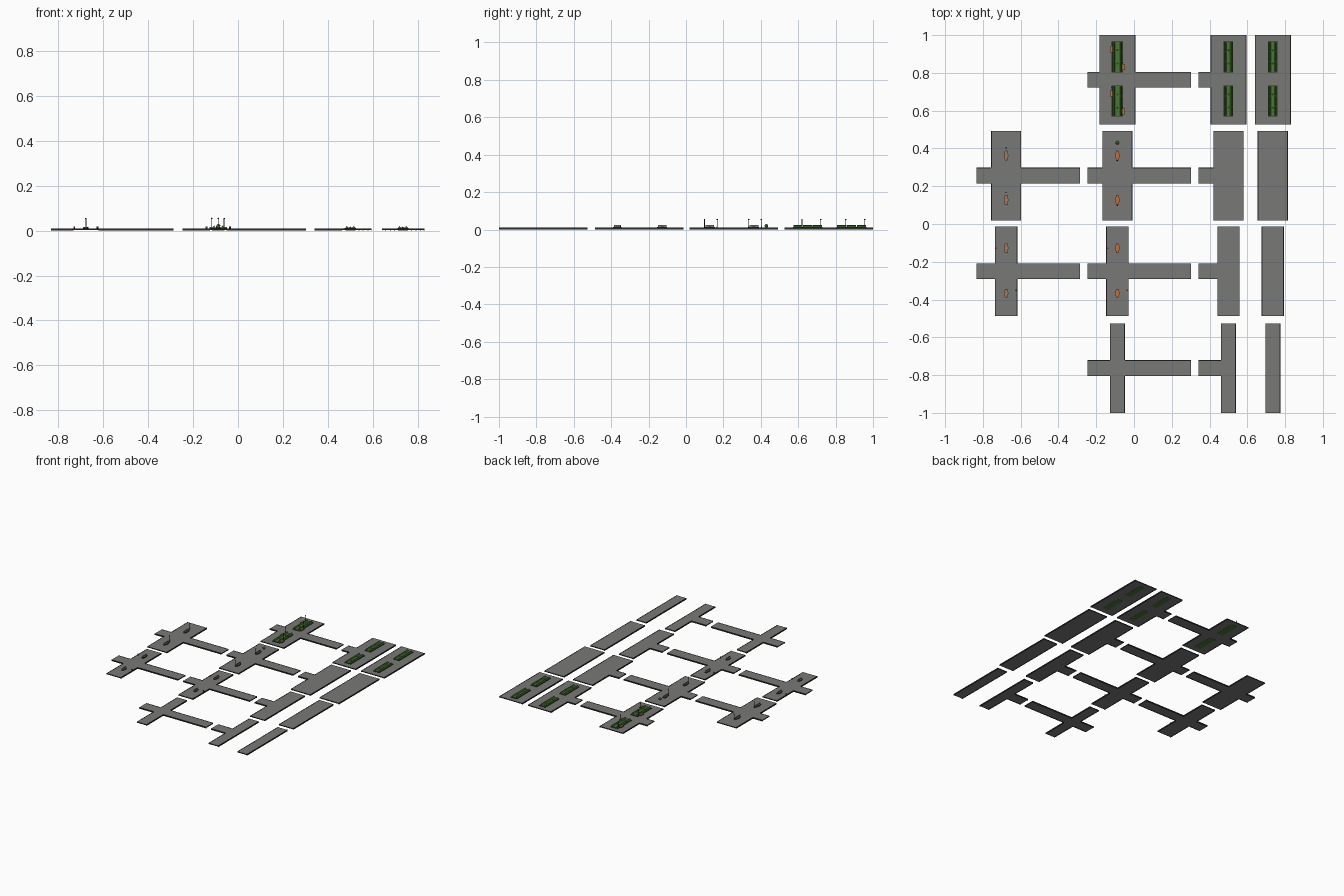
import bpy, bmesh, math

if "Cube" in bpy.data.objects:
    bpy.data.objects.remove(bpy.data.objects["Cube"])


def mat(name, c):
    m = bpy.data.materials.new(name)
    m.diffuse_color = (*c, 1)
    m.use_nodes = True
    m.node_tree.nodes["Principled BSDF"].inputs["Base Color"].default_value = m.diffuse_color
    return m


ROAD = mat("asphalt grey", (0.19, 0.19, 0.185))
DARK = mat("kerb dark", (0.025, 0.025, 0.025))
GREEN = mat("grass green", (0.06, 0.19, 0.03))
HEDGE = mat("hedge green", (0.045, 0.15, 0.02))
ORANGE = mat("orange wood", (0.55, 0.16, 0.04))
GREY = mat("panel grey", (0.22, 0.22, 0.2))
LEAF = mat("leaf green", (0.12, 0.4, 0.06))
BOTTOM, TOP = 0.002, 0.0085


def finish(bm, name, m):
    me = bpy.data.meshes.new(name)
    bmesh.ops.recalc_face_normals(bm, faces=bm.faces)
    bm.to_mesh(me)
    bm.free()
    me.materials.append(m)
    o = bpy.data.objects.new(name, me)
    bpy.context.collection.objects.link(o)
    return o


def prism(name, pts, z0, z1, m, side=None):
    bm = bmesh.new()
    f = bm.faces.new([bm.verts.new((x, y, z0)) for x, y in pts])
    r = bmesh.ops.extrude_face_region(bm, geom=[f])
    for v in r["geom"]:
        if isinstance(v, bmesh.types.BMVert):
            v.co.z = z1
    o = finish(bm, name, m)
    if side:
        o.data.materials.append(side)
        for p in o.data.polygons:
            p.material_index = int(abs(p.normal.z) < 0.5)
    return o


def box(name, x0, x1, y0, y1, z0, z1, m):
    return prism(name, [(x0, y0), (x1, y0), (x1, y1), (x0, y1)], z0, z1, m)


def ridge(name, x, w, y0, y1, z0, z1, m):
    # triangular hedge running along y
    bm = bmesh.new()
    a, b = [[bm.verts.new(p) for p in ((x - w, y, z0), (x + w, y, z0), (x, y, z1))] for y in (y0, y1)]
    bm.faces.new(a)
    bm.faces.new(b[::-1])
    for i in range(3):
        j = (i + 1) % 3
        bm.faces.new((a[i], a[j], b[j], b[i]))
    return finish(bm, name, m)


def ball(name, x, y, z, r, m):
    bm = bmesh.new()
    bmesh.ops.create_icosphere(bm, subdivisions=1, radius=r)
    bmesh.ops.translate(bm, verts=bm.verts, vec=(x, y, z))
    return finish(bm, name, m)


def post(name, x, y, h, r, m):
    return prism(name, [(x + r * math.cos(i * math.pi / 3), y + r * math.sin(i * math.pi / 3))
                        for i in range(6)], TOP, h, m)


def lamp(x, y):
    post("lamp_post", x, y, 0.053, 0.002, DARK)
    post("lamp_base", x, y, 0.016, 0.003, DARK)
    ball("lamp_head", x, y, 0.0535, 0.004, DARK)


def tile(cx, cy, hw, left=None, right=None):
    # road outline: a long stem with optional side arms, then kerb strips
    hl, ha, k, kz = 0.2365, 0.042, 0.004, 0.0095
    x0, x1, ya, yb = cx - hw, cx + hw, cy - ha, cy + ha
    pts = [(x0, cy - hl), (x1, cy - hl)]
    if right is not None:
        pts += [(x1, ya), (right, ya), (right, yb), (x1, yb)]
    pts += [(x1, cy + hl), (x0, cy + hl)]
    if left is not None:
        pts += [(x0, yb), (left, yb), (left, ya), (x0, ya)]
    prism("road", pts, BOTTOM, TOP, ROAD, DARK)
    for edge, arm, s in ((x0, left, 1), (x1, right, -1)):
        a, b = sorted((edge, edge + s * k))
        if arm is None:
            box("kerb", a, b, cy - hl, cy + hl, 0.0, kz, DARK)
            continue
        box("kerb", a, b, cy - hl, ya, 0.0, kz, DARK)
        box("kerb", a, b, yb, cy + hl, 0.0, kz, DARK)
        p, q = sorted((edge, arm))
        box("arm_kerb", p, q, ya, ya + k, 0.0, kz, DARK)
        box("arm_kerb", p, q, yb - k, yb, 0.0, kz, DARK)


def bed(cx, cy, w, top):
    # planted strip: dark rim, grass (seen from below too) and two hedge ridges
    l = 0.083
    box("bed_rim", cx - w, cx + w, cy - l, cy + l, TOP, 0.011, DARK)
    box("bed_grass", cx - w + .003, cx + w - .003, cy - l + .003, cy + l - .003, 0.001, 0.0135, GREEN)
    for s in (-1, 1):
        x = cx + s * w * 0.62
        for y0, y1 in ((-l + .006, -.028), (-.025, .025), (.028, l - .006)):
            ridge("hedge", x, 0.006, cy + y0, cy + y1, 0.0135, top, HEDGE)
    for i in (-1, 1):
        ball("bush", cx, cy + i * 0.035, 0.014, 0.004, LEAF)


def bench(x, y, l):
    # pointed dark plinth, orange seat and a low grey screen
    def outline(w, l):
        return [(x - w * .5, y - l), (x + w * .5, y - l), (x + w, y), (x + w * .5, y + l),
                (x - w * .5, y + l), (x - w, y)]
    prism("bench_plinth", outline(.0125, l), TOP, 0.013, DARK)
    prism("bench_seat", outline(.0105, l - .003), 0.013, 0.017, ORANGE, GREY)
    box("bench_back", x - .001, x + .001, y - l + .003, y + l - .003, 0.017, 0.024, GREY)


# road tiles, one row per road width
ROWS = [(0.764, 0.095), (0.256, 0.08), (-0.25, 0.059), (-0.763, 0.04)]
for i, (cy, hw) in enumerate(ROWS):
    if i in (1, 2):
        tile(-0.677, cy, hw, -0.833, -0.286)
    tile(-0.088, cy, hw, -0.246, 0.302)
    tile(0.5, cy, hw, 0.341)
    tile(0.735, cy, hw)

# planted beds on the widest road
for cy in (0.885, 0.651):
    bed(-0.088, cy, 0.03, 0.024)
    bed(0.5, cy, 0.025, 0.021)
    bed(0.734, cy, 0.025, 0.021)
    lamp(-0.117, cy + 0.07)
    lamp(-0.062, cy - 0.031)
    for x, y in ((-0.121, cy + 0.04), (-0.054, cy - 0.055)):
        box("side_bench_base", x - .006, x + .006, y - .016, y + .016, TOP, 0.012, DARK)
        box("side_bench", x - .006, x + .006, y - .014, y + .014, 0.012, 0.017, ORANGE)

# benches, lamps and bins on the medium roads
for x in (-0.677, -0.088):
    for y in (0.363, 0.127):
        bench(x, y, 0.027)
        lamp(x, y + (0.04 if x < -0.5 else -0.028))
    bench(x, -0.128, 0.026)
    bench(x, -0.367, 0.022)
    for s in (-1, 1):
        post("bin", x + s * 0.052, -0.128 if s < 0 else -0.35, 0.018, 0.004, ORANGE if s < 0 else DARK)

# small tree
post("tree_trunk", -0.088, 0.43, 0.02, 0.002, ORANGE)
ball("tree_crown", -0.088, 0.43, 0.02, 0.011, LEAF)
